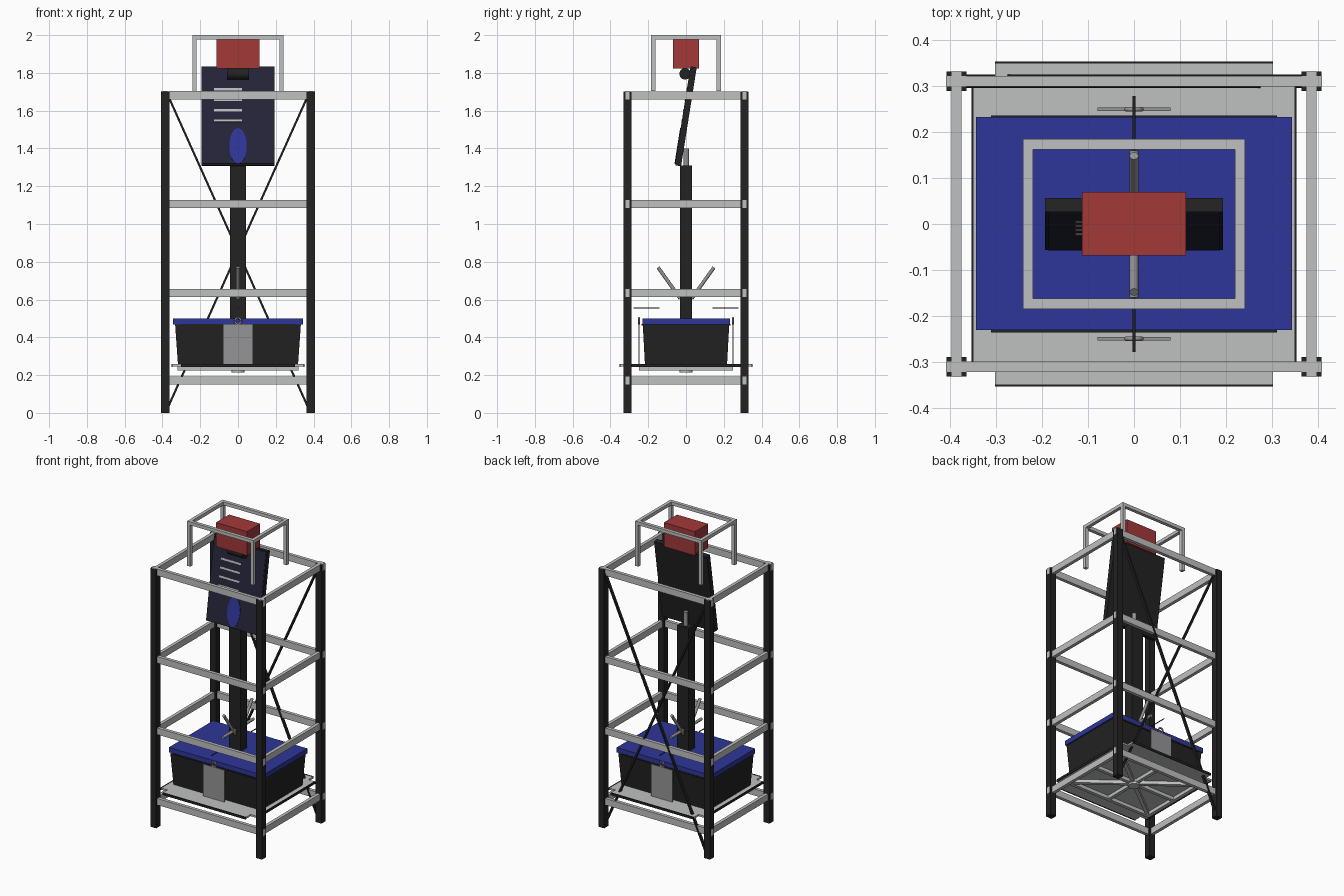
import bpy, bmesh, math
from mathutils import Matrix, Vector

if "Cube" in bpy.data.objects:
    bpy.data.objects.remove(bpy.data.objects["Cube"])


def material(name, rgb):
    m = bpy.data.materials.new(name)
    m.diffuse_color = (*rgb, 1)
    m.use_nodes = True
    m.node_tree.nodes["Principled BSDF"].inputs["Base Color"].default_value = m.diffuse_color
    return m


BLACK = material("black", (0.016, 0.016, 0.016))
LIGHT = material("light_grey", (0.52, 0.525, 0.53))
MID = material("mid_grey", (0.30, 0.30, 0.31))
BLUE = material("blue", (0.028, 0.037, 0.32))
RED = material("red", (0.36, 0.04, 0.04))
NAVY = material("navy", (0.018, 0.018, 0.042))


def finish(name, bm, mat, matrix=None):
    if matrix:
        bmesh.ops.transform(bm, matrix=matrix, verts=bm.verts)
    bmesh.ops.recalc_face_normals(bm, faces=bm.faces)
    me = bpy.data.meshes.new(name)
    bm.to_mesh(me)
    bm.free()
    me.materials.append(mat)
    ob = bpy.data.objects.new(name, me)
    bpy.context.collection.objects.link(ob)
    return ob


def box(name, x, y, z, mat, matrix=None, taper=(1, 1)):
    """Box from (min, max) ranges; taper scales the bottom face."""
    bm = bmesh.new()
    bmesh.ops.create_cube(bm, size=1)
    for v in bm.verts:
        t = taper if v.co.z < 0 else (1, 1)
        v.co = Vector((sum(x) / 2 + v.co.x * (x[1] - x[0]) * t[0],
                       sum(y) / 2 + v.co.y * (y[1] - y[0]) * t[1],
                       sum(z) / 2 + v.co.z * (z[1] - z[0])))
    return finish(name, bm, mat, matrix)


def aim(a, b):
    """Matrix placing a z-aligned part between two points."""
    a, b = Vector(a), Vector(b)
    return Matrix.Translation((a + b) / 2) @ (b - a).to_track_quat('Z', 'Y').to_matrix().to_4x4()


def bar(name, a, b, w, d, mat):
    h = (Vector(b) - Vector(a)).length / 2
    return box(name, (-w / 2, w / 2), (-d / 2, d / 2), (-h, h), mat, aim(a, b))


def rod(name, a, b, r, mat, sides=24):
    bm = bmesh.new()
    bmesh.ops.create_cone(bm, cap_ends=True, segments=sides, radius1=r, radius2=r,
                          depth=(Vector(b) - Vector(a)).length)
    for f in bm.faces:
        f.smooth = len(f.verts) == 4
    for e in bm.edges:
        e.smooth = all(len(f.verts) == 4 for f in e.link_faces)
    return finish(name, bm, mat, aim(a, b))


def side(s):
    return "right" if s > 0 else "left"


def end(s):
    return "back" if s > 0 else "front"


# Outer cage: four posts and four rings of beams
PX, PY = 0.385, 0.31
for sx in (-1, 1):
    for sy in (-1, 1):
        box(f"post_{end(sy)}_{side(sx)}", (sx * PX - 0.0215, sx * PX + 0.0215),
            (sy * PY - 0.0215, sy * PY + 0.0215), (0, 1.70), BLACK)
for i, z in enumerate((0.15, 0.614, 1.084, 1.66)):
    for s in (-1, 1):
        box(f"{end(s)}_beam_{i}", (-0.408, 0.408), (s * PY - 0.011, s * PY + 0.011),
            (z, z + 0.043), LIGHT)
        box(f"{side(s)}_beam_{i}", (s * PX - 0.011, s * PX + 0.011), (-0.33, 0.33),
            (z, z + 0.0425), LIGHT)

# Crossed braces on the back
for s in (-1, 1):
    bar(f"back_brace_{side(s)}", (s * 0.375, PY + s * 0.006, 1.69),
        (-s * 0.375, PY + s * 0.006, 0.02), 0.017, 0.011, BLACK)

# Top guard frame
for s in (-1, 1):
    box(f"guard_{end(s)}_rail", (-0.241, 0.241), (s * 0.173 - 0.011, s * 0.173 + 0.011),
        (1.978, 2.0), LIGHT)
    box(f"guard_{side(s)}_rail", (s * 0.23 - 0.011, s * 0.23 + 0.011), (-0.162, 0.162),
        (1.978, 2.0), LIGHT)
    for t in (-1, 1):
        box(f"guard_leg_{end(t)}_{side(s)}", (s * 0.23 - 0.011, s * 0.23 + 0.011),
            (t * 0.173 - 0.011, t * 0.173 + 0.011), (1.705, 1.978), LIGHT)

# Head box and pivot
box("head_box", (-0.113, 0.113), (-0.068, 0.069), (1.822, 1.98), RED)
rod("head_pivot", (-0.058, -0.005, 1.795), (0.058, -0.005, 1.795), 0.03, BLACK)

# Tilted display with screen, text bars and oval
tilt = Matrix.Translation((0, 0, 1.57)) @ Matrix.Rotation(math.radians(-9), 4, 'X')
box("display_panel", (-0.193, 0.193), (-0.0155, 0.0155), (-0.265, 0.265), BLACK, tilt)
box("display_screen", (-0.187, 0.187), (-0.018, -0.0155), (-0.257, 0.259), NAVY, tilt)
for i in range(4):
    z = 0.142 - i * 0.056
    box(f"screen_line_{i}", (-0.127, 0.02), (-0.02, -0.018), (z - 0.006, z + 0.006), LIGHT, tilt)
bm = bmesh.new()
bmesh.ops.create_cone(bm, cap_ends=True, segments=48, radius1=1, radius2=1, depth=0.003)
finish("screen_oval", bm, BLUE, tilt @ Matrix.Translation((0, -0.0195, -0.162))
       @ Matrix.Rotation(math.pi / 2, 4, 'X') @ Matrix.Diagonal((0.046, 0.095, 1, 1)))

# Central column with a pin on top
box("column", (-0.042, 0.042), (-0.032, 0.032), (0.49, 1.31), BLACK)
rod("column_pin", (0, 0.002, 1.30), (0, 0.002, 1.40), 0.014, MID)

# Tub and lid
box("tub", (-0.333, 0.333), (-0.229, 0.229), (0.258, 0.47), BLACK, taper=(0.955, 0.95))
box("tub_rim", (-0.31, 0.31), (-0.235, 0.235), (0.462, 0.47), BLACK)
box("lid", (-0.343, 0.343), (-0.23, 0.232), (0.468, 0.50), BLUE)

# Notched tray with black edge trims
box("tray_wide", (-0.348, 0.348), (-0.30, 0.30), (0.246, 0.258), LIGHT)
for s in (-1, 1):
    ya, yb = sorted((s * 0.30, s * 0.348))
    box(f"tray_{end(s)}_flap", (-0.302, 0.302), (ya, yb), (0.246, 0.258), LIGHT)
    ya, yb = sorted((s * 0.348, s * 0.353))
    box(f"tray_trim_{end(s)}", (-0.302, 0.302), (ya, yb), (0.244, 0.26), BLACK)
    box(f"tray_trim_{side(s)}", (ya, yb), (-0.30, 0.30), (0.244, 0.26), BLACK)

# Frame under the tray: border, spokes and hub
for s in (-1, 1):
    box(f"under_{end(s)}_bar", (-0.32, 0.32), (s * 0.239 - 0.011, s * 0.239 + 0.011),
        (0.224, 0.246), LIGHT)
    box(f"under_{side(s)}_bar", (s * 0.309 - 0.011, s * 0.309 + 0.011), (-0.228, 0.228),
        (0.224, 0.246), LIGHT)
    bar(f"under_diagonal_{side(s)}", (-0.30, -s * 0.23, 0.235), (0.30, s * 0.23, 0.235),
        0.022, 0.022, LIGHT)
bar("under_spoke_x", (-0.30, 0, 0.235), (0.30, 0, 0.235), 0.022, 0.022, LIGHT)
bar("under_spoke_y", (0, -0.23, 0.235), (0, 0.23, 0.235), 0.022, 0.022, LIGHT)
rod("under_hub", (0, 0, 0.213), (0, 0, 0.246), 0.035, LIGHT)

# Front and back plates, rings, levers and thin rods
for s in (-1, 1):
    box(f"{end(s)}_plate", (-0.079, 0.079), (s * 0.249 - 0.0035, s * 0.249 + 0.0035),
        (0.26, 0.47), MID)
    bpy.ops.mesh.primitive_torus_add(major_segments=32, minor_segments=10, major_radius=0.016,
                                     minor_radius=0.005, location=(0, s * 0.249, 0.487),
                                     rotation=(math.pi / 2, 0, 0))
    ring = bpy.context.object
    ring.name = f"{end(s)}_ring"
    ring.data.materials.append(MID)
    bpy.ops.object.shade_smooth()
    rod(f"{end(s)}_lever", (0, s * 0.03, 0.605), (0, s * 0.148, 0.77), 0.0095, MID)
    rod(f"{end(s)}_lever_arm", (0, s * 0.03, 0.63), (0, s * 0.16, 0.63), 0.0095, MID)
    rod(f"{end(s)}_thin_rod", (0, s * 0.14, 0.555), (0, s * 0.278, 0.555), 0.003, BLACK, 10)
